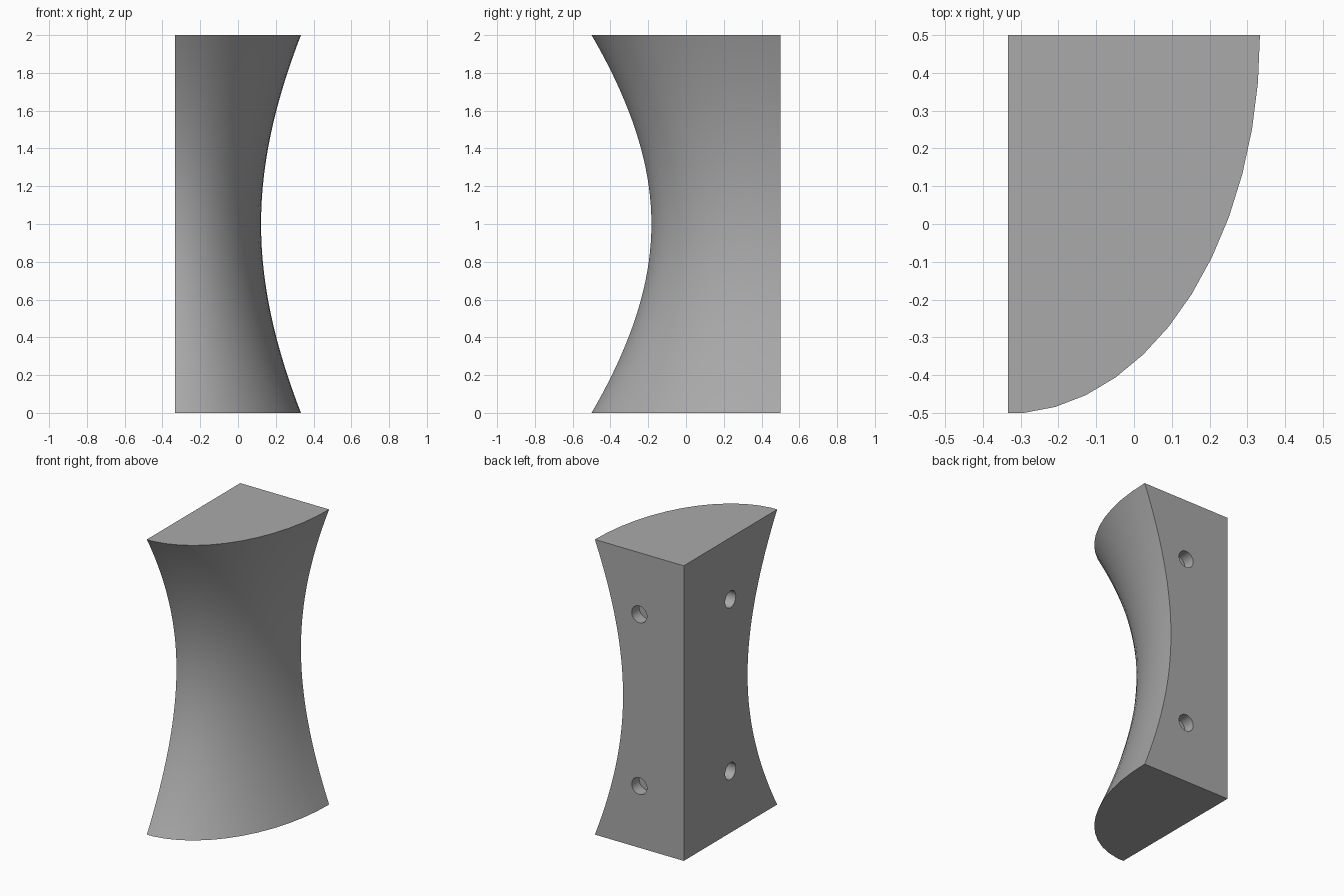
import bpy, bmesh, math

# Start without the default cube
if "Cube" in bpy.data.objects:
    bpy.data.objects.remove(bpy.data.objects["Cube"])

CORNER_X, CORNER_Y = -1 / 3, 0.5      # upright edge where the two flat sides meet
RADIUS_X, RADIUS_Y = 2 / 3, 1.002     # quarter-ellipse footprint
WAIST = 0.683                         # footprint scale at mid height
BANDS = 40

grey = bpy.data.materials.new("plain_grey")
grey.use_nodes = True
grey.diffuse_color = (0.4, 0.4, 0.4, 1)
grey.node_tree.nodes["Principled BSDF"].inputs["Base Color"].default_value = grey.diffuse_color


def ring(bm, z):
    """Quarter-ellipse cross-section, pinched toward the middle."""
    u = z - 1
    parabola = WAIST + (1 - WAIST) * u * u
    hyperbola = math.sqrt(WAIST ** 2 + (1 - WAIST ** 2) * u * u)
    s = (parabola + hyperbola) / 2
    angles = [math.radians(7.2 * i) for i in range(13)]
    pts = [(math.cos(a), math.sin(a)) for a in angles]
    pts += [(0, pts[-1][1]), (0, 0)]
    return [bm.verts.new((CORNER_X + RADIUS_X * s * x, CORNER_Y - RADIUS_Y * s * y, z))
            for x, y in pts]


# Waisted body: stacked cross-sections, then merged flat sides
bm = bmesh.new()
rings = [ring(bm, 2 * i / BANDS) for i in range(BANDS + 1)]
for low, high in zip(rings, rings[1:]):
    for i in range(len(low)):
        j = (i + 1) % len(low)
        bm.faces.new((low[i], low[j], high[j], high[i]))
bm.faces.new(rings[0])
bm.faces.new(rings[-1])
bmesh.ops.recalc_face_normals(bm, faces=bm.faces)
for axis in (0, 1):
    flat = [f for f in bm.faces if abs(f.normal[axis]) > 0.9999
            and abs(f.calc_center_median()[axis] - (CORNER_X, CORNER_Y)[axis]) < 0.001]
    bmesh.ops.dissolve_faces(bm, faces=flat)
mesh = bpy.data.meshes.new("waisted_body")
bm.to_mesh(mesh)
bm.free()
body = bpy.data.objects.new("waisted_body", mesh)
bpy.context.collection.objects.link(body)
mesh.materials.append(grey)


def drill(location, rotation):
    """Cut one shallow round hole into the body."""
    bpy.ops.mesh.primitive_cylinder_add(vertices=32, radius=0.057, depth=0.2,
                                        location=location, rotation=rotation)
    cutter = bpy.context.object
    cutter.name = "hole_cutter"
    cutter.hide_render = True
    cutter.data.materials.append(grey)
    bpy.context.view_layer.objects.active = body
    mod = body.modifiers.new("hole", "BOOLEAN")
    mod.operation = "DIFFERENCE"
    mod.solver = "EXACT"
    mod.object = cutter
    bpy.ops.object.modifier_apply(modifier=mod.name)
    bpy.data.objects.remove(cutter)


# Two mounting holes in each flat side
for z in (0.418, 1.582):
    drill((0, CORNER_Y + 0.02, z), (math.pi / 2, 0, 0))
    drill((CORNER_X - 0.02, 0, z), (0, math.pi / 2, 0))

# Smooth the curved side, keep the edges crisp
bpy.ops.object.select_all(action="DESELECT")
body.select_set(True)
bpy.context.view_layer.objects.active = body
bpy.ops.object.shade_smooth_by_angle(angle=math.radians(30))
